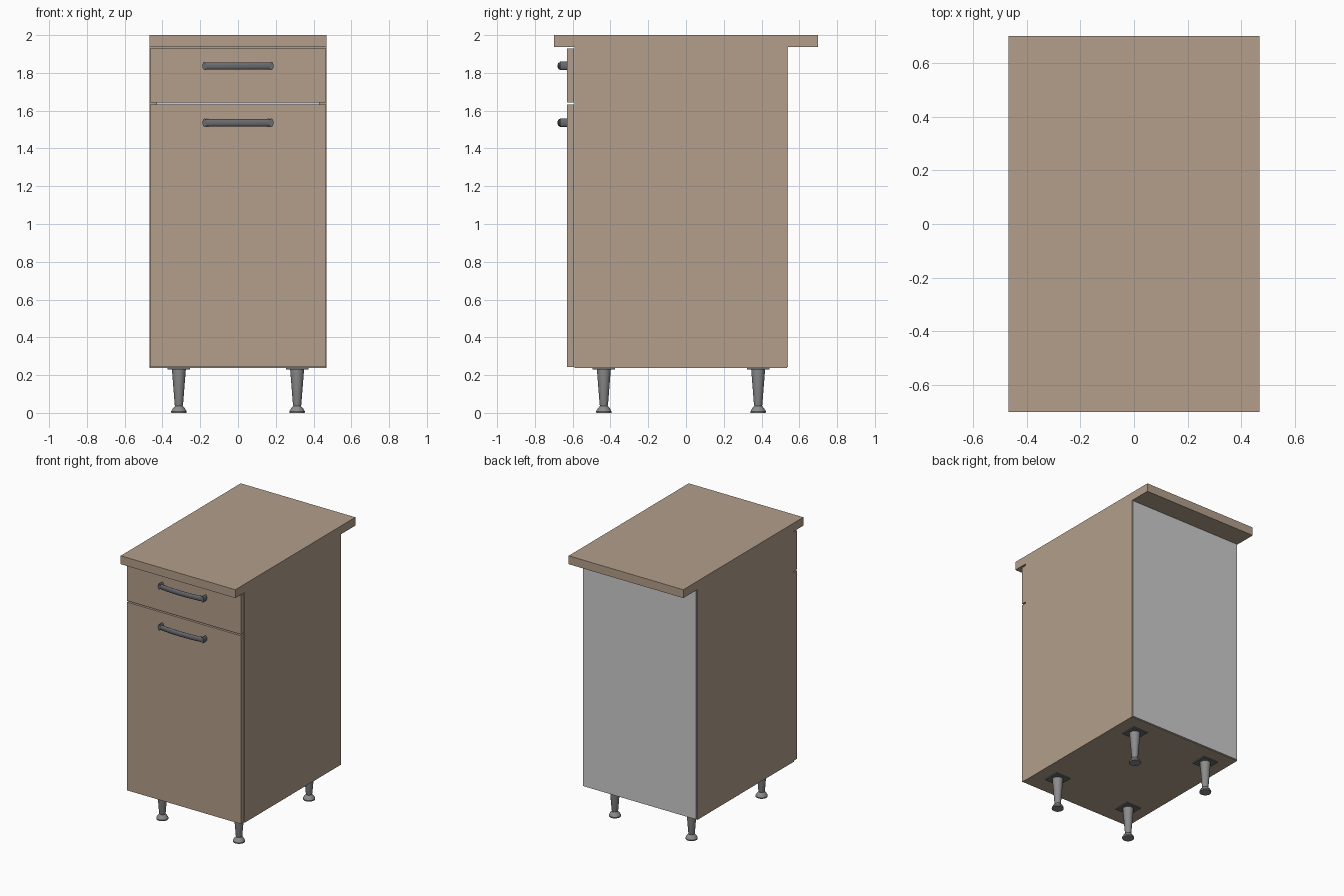
import bpy, bmesh, math
from mathutils import Vector

if "Cube" in bpy.data.objects:
    bpy.data.objects.remove(bpy.data.objects["Cube"])


def material(name, srgb):
    m = bpy.data.materials.new(name)
    m.diffuse_color = [(c / 255 / 12.92 if c < 11 else ((c / 255 + 0.055) / 1.055) ** 2.4) for c in srgb] + [1]
    m.use_nodes = True
    m.node_tree.nodes["Principled BSDF"].inputs["Base Color"].default_value = m.diffuse_color
    return m


WOOD = material("light brown laminate", (179, 159, 139))
BACK = material("pale grey board", (205, 205, 205))
METAL = material("leg grey metal", (140, 140, 140))
DARK = material("handle dark metal", (104, 107, 111))


def finish(name, bm, mat, smooth=False):
    bmesh.ops.recalc_face_normals(bm, faces=bm.faces)
    me = bpy.data.meshes.new(name)
    bm.to_mesh(me)
    bm.free()
    me.materials.append(mat)
    ob = bpy.data.objects.new(name, me)
    bpy.context.collection.objects.link(ob)
    if smooth:
        bpy.ops.object.select_all(action='DESELECT')
        ob.select_set(True)
        bpy.context.view_layer.objects.active = ob
        bpy.ops.object.shade_smooth_by_angle(angle=math.radians(35))
    return ob


def box(name, x, y, z, mat):
    bm = bmesh.new()
    bmesh.ops.create_cube(bm, size=1)
    for v in bm.verts:
        v.co = [r[0] + (c + 0.5) * (r[1] - r[0]) for c, r in zip(v.co, (x, y, z))]
    return finish(name, bm, mat)


def loft(name, rings, mat):
    """Skin a list of point rings and cap both ends."""
    bm = bmesh.new()
    loops = [[bm.verts.new(p) for p in ring] for ring in rings]
    n = len(loops[0])
    for a, b in zip(loops, loops[1:]):
        for i in range(n):
            j = (i + 1) % n
            bm.faces.new((a[i], a[j], b[j], b[i]))
    bm.faces.new(loops[0])
    bm.faces.new(loops[-1])
    return finish(name, bm, mat, True)


def angles(n):
    return [2 * math.pi * i / n for i in range(n)]


# Carcass: hollow box of panels
box("countertop", (-0.468, 0.468), (-0.70, 0.70), (1.938, 2.0), WOOD)
for side, s in (("left", -1), ("right", 1)):
    box(side + "_side_panel", sorted((s * 0.468, s * 0.43)), (-0.59, 0.535), (0.238, 1.938), WOOD)
box("bottom_panel", (-0.43, 0.43), (-0.59, 0.535), (0.238, 0.276), WOOD)
box("front_rail", (-0.43, 0.43), (-0.59, -0.40), (1.90, 1.938), WOOD)
box("rear_rail", (-0.43, 0.43), (0.345, 0.535), (1.90, 1.938), WOOD)
box("back_panel", (-0.462, 0.462), (0.535, 0.541), (0.243, 1.936), BACK)

# Door and drawer fronts
box("door_front", (-0.465, 0.465), (-0.63, -0.592), (0.243, 1.632), WOOD)
box("drawer_front", (-0.465, 0.465), (-0.63, -0.592), (1.642, 1.928), WOOD)


# Bowed bar handles with an end post at each side
def handle(name, z0):
    rings = []
    for k in range(17):
        t = -1 + k / 8
        x, y = 0.18 * t, -0.657 - 0.013 * (1 - t * t)
        rings.append([(x, y + 0.010 * math.cos(a), z0 + 0.019 * math.sin(a)) for a in angles(16)])
    loft(name + "_bar", rings, DARK)
    for side, s in (("left", -1), ("right", 1)):
        rings = [[(s * 0.177 + 0.011 * math.cos(a), y, z0 + 0.022 * math.sin(a)) for a in angles(16)]
                 for y in (-0.63, -0.668)]
        loft(f"{name}_{side}_post", rings, DARK)


handle("drawer_handle", 1.837)
handle("door_handle", 1.536)

# Tapered legs with mounting plates and flared feet
LEG = [(0.040, 0.0), (0.041, 0.008), (0.032, 0.024), (0.020, 0.037), (0.022, 0.042), (0.037, 0.232)]
for row, y in (("front", -0.435), ("rear", 0.382)):
    for side, x in (("left", -0.313), ("right", 0.313)):
        rings = [[(x + r * math.cos(a), y + r * math.sin(a), z) for a in angles(24)] for r, z in LEG]
        loft(f"{row}_{side}_leg", rings, METAL)
        box(f"{row}_{side}_leg_plate", (x - 0.06, x + 0.06), (y - 0.06, y + 0.06), (0.231, 0.239), DARK)
